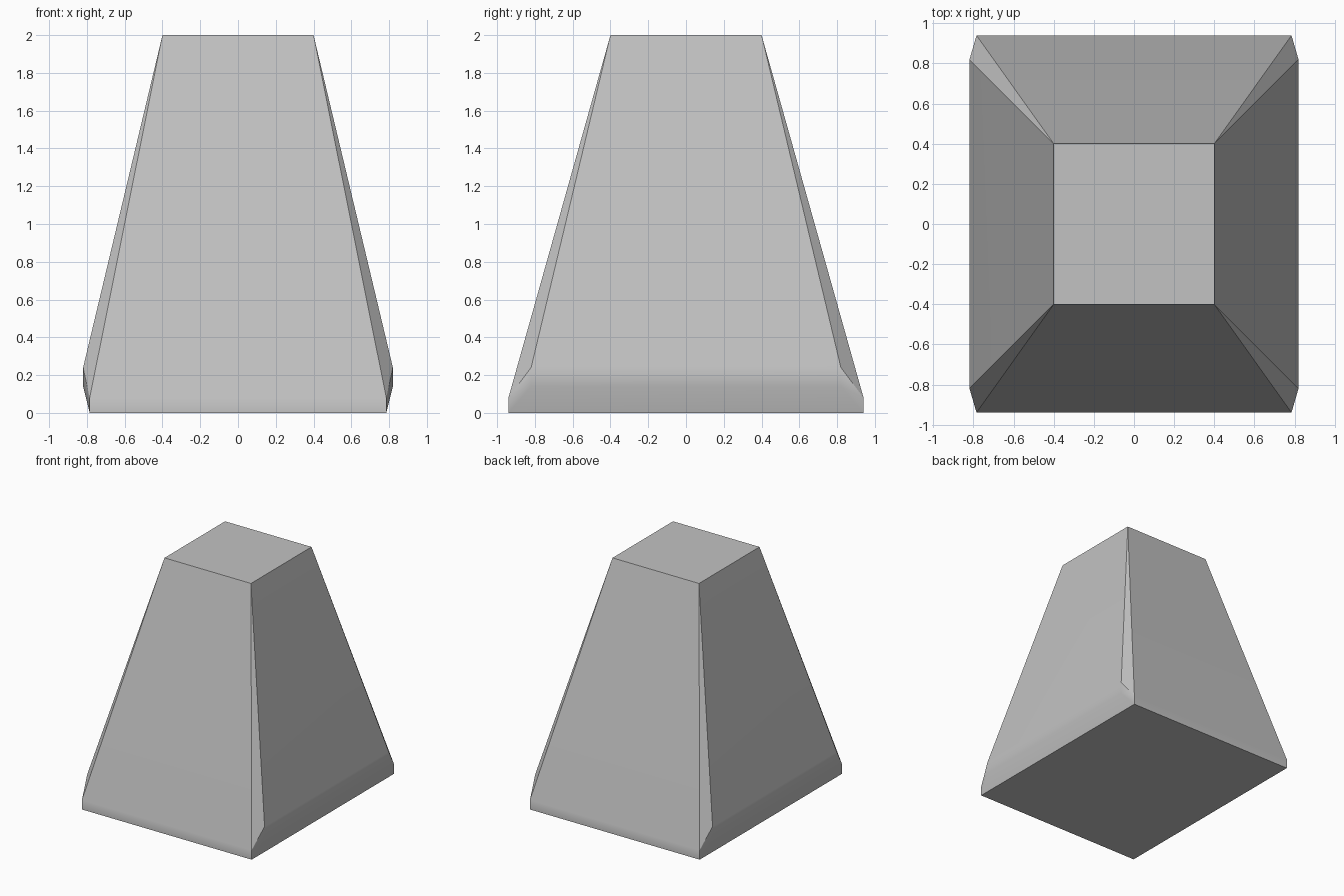
import bpy
import bmesh
import math

cube = bpy.data.objects.get("Cube")
if cube:
    bpy.data.objects.remove(cube, do_unlink=True)

# Plain grey material
grey = bpy.data.materials.new("light_grey")
grey.use_nodes = True
colour = (0.54, 0.54, 0.54, 1)
grey.diffuse_color = colour
grey.node_tree.nodes["Principled BSDF"].inputs["Base Color"].default_value = colour

# One corner of the tapered block, mirrored to all four
corner = [
    (0.4, 0.4, 2.0),       # top
    (0.82, 0.82, 0.24),    # widest point of the side
    (0.82, 0.82, 0.14),    # start of the undercut
    (0.785, 0.94, 0.08),   # widest point of the front
    (0.785, 0.94, 0.0),    # foot
]
bm = bmesh.new()
for sx in (-1, 1):
    for sy in (-1, 1):
        for x, y, z in corner:
            bm.verts.new((sx * x, sy * y, z))
bmesh.ops.convex_hull(bm, input=bm.verts[:])
bmesh.ops.dissolve_limit(bm, angle_limit=math.radians(1),
                         verts=bm.verts[:], edges=bm.edges[:])
bmesh.ops.recalc_face_normals(bm, faces=bm.faces[:])

mesh = bpy.data.meshes.new("tapered_block")
bm.to_mesh(mesh)
bm.free()
mesh.materials.append(grey)
block = bpy.data.objects.new("tapered_block", mesh)
bpy.context.collection.objects.link(block)

# Soft lower edges, crisp top and corners
bpy.ops.object.select_all(action="DESELECT")
block.select_set(True)
bpy.context.view_layer.objects.active = block
bpy.ops.object.shade_smooth_by_angle(angle=math.radians(30))
weighted = block.modifiers.new("even_faces", "WEIGHTED_NORMAL")
weighted.keep_sharp = True
